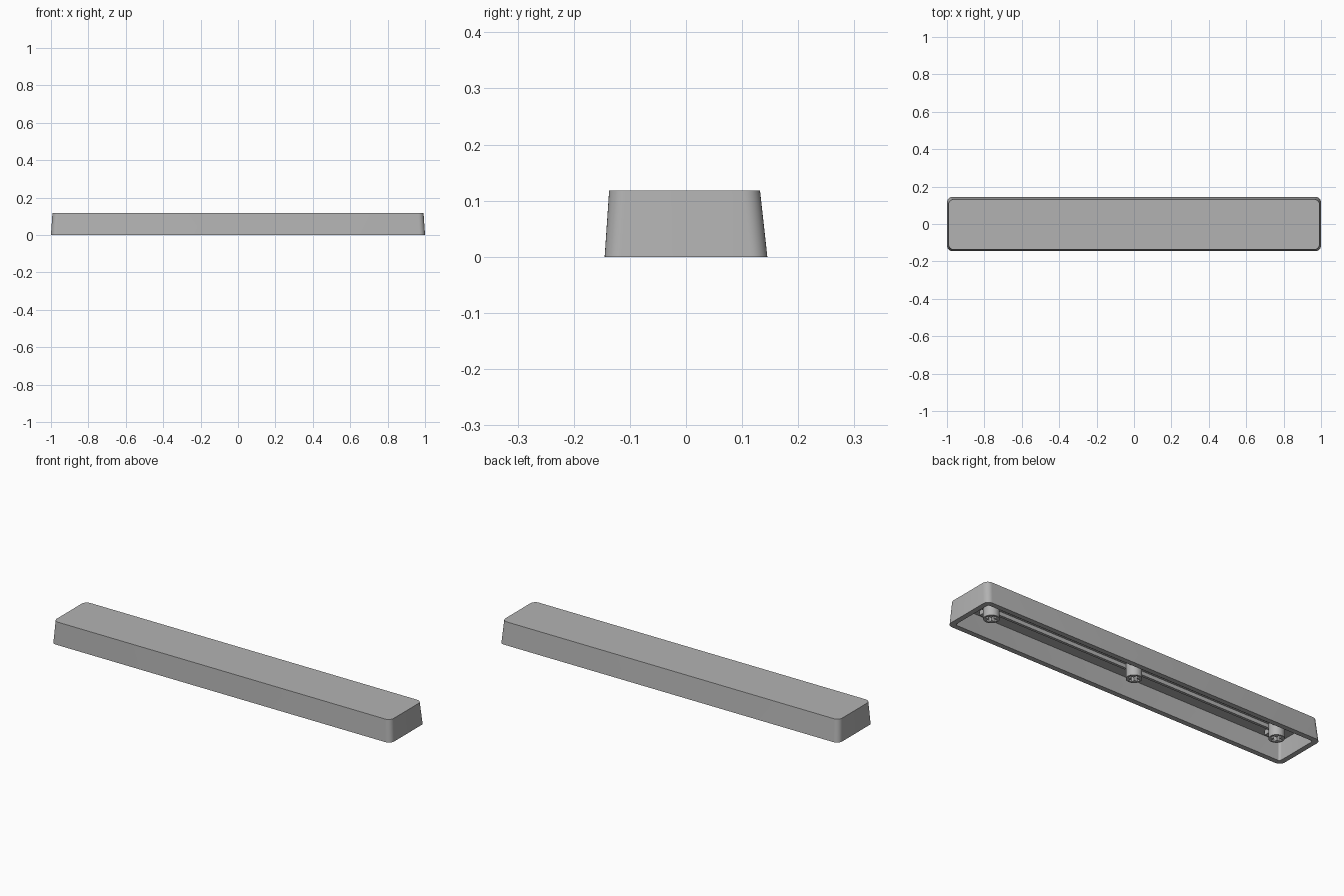
import bpy, bmesh
from math import sin, cos, pi, radians

default = bpy.data.objects.get("Cube")
if default:
    bpy.data.objects.remove(default)

grey = bpy.data.materials.new("plain grey")
grey.use_nodes = True
grey.diffuse_color = (0.45, 0.45, 0.45, 1)
grey.node_tree.nodes["Principled BSDF"].inputs["Base Color"].default_value = grey.diffuse_color

CEILING = 0.095   # underside of the top plate
STEM_END = 0.022  # stems stop short of the rim


def finish(name, bm):
    bmesh.ops.recalc_face_normals(bm, faces=bm.faces)
    mesh = bpy.data.meshes.new(name)
    bm.to_mesh(mesh)
    bm.free()
    obj = bpy.data.objects.new(name, mesh)
    bpy.context.collection.objects.link(obj)
    mesh.materials.append(grey)
    bpy.ops.object.select_all(action="DESELECT")
    obj.select_set(True)
    bpy.context.view_layer.objects.active = obj
    bpy.ops.object.shade_smooth_by_angle(angle=radians(35))
    return obj


def rounded_ring(bm, half_x, y_min, y_max, radius, z, steps=8):
    """Loop of vertices around a rounded rectangle."""
    ring = []
    corners = [(half_x - radius, y_max - radius), (radius - half_x, y_max - radius),
               (radius - half_x, y_min + radius), (half_x - radius, y_min + radius)]
    for quarter, (cx, cy) in enumerate(corners):
        for i in range(steps + 1):
            a = (quarter + i / steps) * pi / 2
            ring.append(bm.verts.new((cx + radius * cos(a), cy + radius * sin(a), z)))
    return ring


def bridge(bm, a, b):
    for i in range(len(a)):
        j = (i + 1) % len(a)
        bm.faces.new((a[i], a[j], b[j], b[i]))


def box(name, x0, x1, y0, y1, z0, z1):
    bm = bmesh.new()
    bmesh.ops.create_cube(bm, size=1)
    for v in bm.verts:
        v.co = (x1 if v.co.x > 0 else x0, y1 if v.co.y > 0 else y0, z1 if v.co.z > 0 else z0)
    return finish(name, bm)


# Hollow tapered shell: ceiling, inner walls, rim, outer walls, top
bm = bmesh.new()
rings = [rounded_ring(bm, 0.967, -0.110, 0.107, 0.012, CEILING),
         rounded_ring(bm, 0.973, -0.118, 0.118, 0.012, 0),
         rounded_ring(bm, 1.0, -0.145, 0.145, 0.03, 0),
         rounded_ring(bm, 0.992, -0.137, 0.132, 0.03, 0.118)]
for lower, upper in zip(rings, rings[1:]):
    bridge(bm, lower, upper)
bm.faces.new(rings[0])
bm.faces.new(rings[-1])
finish("shell", bm)


def stem(name, x, radius=0.038, arm=0.029, half=0.009, floor=0.08):
    """Round post with a cross-shaped socket in its lower end."""
    bm = bmesh.new()
    circle = [(radius * cos(i * pi / 16), radius * sin(i * pi / 16)) for i in range(32)]
    cross = []
    for q in range(4):
        c, s = round(cos(q * pi / 2)), round(sin(q * pi / 2))
        for px, py in ((arm, -half), (arm, half), (half, half)):
            cross.append((px * c - py * s, px * s + py * c))

    def loop(points, z):
        return [bm.verts.new((x + px, py, z)) for px, py in points]

    outer, inner = loop(circle, STEM_END), loop(cross, STEM_END)
    edges = [bm.edges.new((r[i - 1], r[i])) for r in (outer, inner) for i in range(len(r))]
    bmesh.ops.triangle_fill(bm, use_beauty=True, use_dissolve=False, edges=edges)
    bridge(bm, outer, loop(circle, CEILING + 0.005))
    socket_floor = loop(cross, floor)
    bridge(bm, inner, socket_floor)
    bm.faces.new(socket_floor)
    finish(name, bm)


stem("centre_stem", 0)
for side, sign in (("left", 1), ("right", -1)):
    x = sign * 0.855
    stem(side + "_stem", x)
    # Short rib across each end stem, split so the socket stays open
    for end, s in (("front", -1), ("back", 1)):
        y0, y1 = sorted((s * 0.035, s * 0.075))
        box(f"{side}_{end}_cross_rib", x - 0.01, x + 0.01, y0, y1, 0.07, CEILING + 0.005)

# Long stiffening ribs under the top plate
for end, y in (("front", -0.025), ("back", 0.025)):
    for name, x0, x1 in (("left", 0.03, 0.91), ("right", -0.91, -0.03)):
        box(f"{end}_{name}_long_rib", x0, x1, y - 0.007, y + 0.007, 0.075, CEILING + 0.005)
